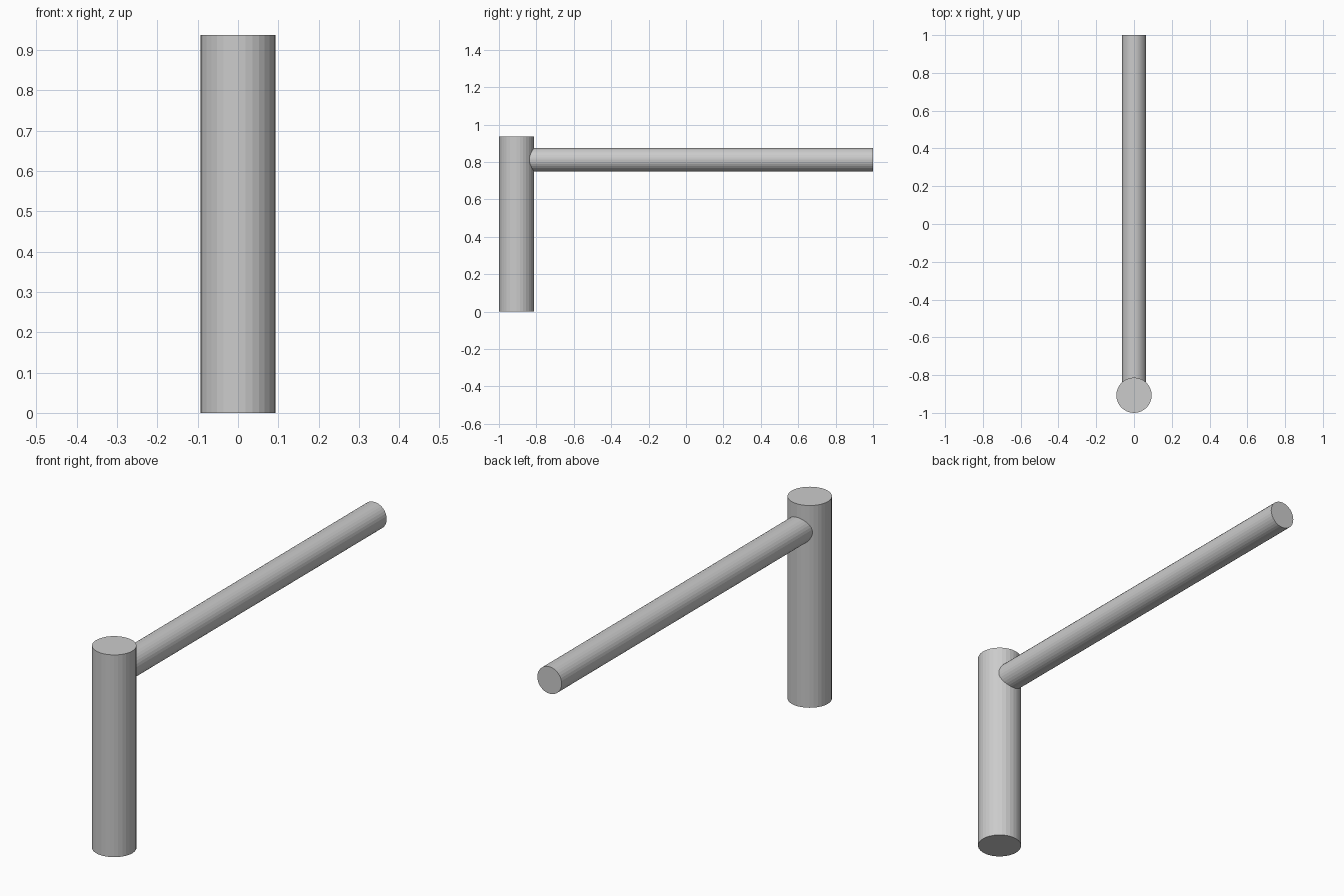
import bpy
from math import radians

if "Cube" in bpy.data.objects:
    bpy.data.objects.remove(bpy.data.objects["Cube"])

SIDES = 32


def rod(name, radius, length, centre, rotation=(0, 0, 0)):
    bpy.ops.mesh.primitive_cylinder_add(
        vertices=SIDES, radius=radius, depth=length,
        location=centre, rotation=rotation)
    obj = bpy.context.object
    obj.name = name
    return obj


# Upright post standing on the ground
POST_R, POST_H = 0.0935, 0.9375
POST_Y = -1 + POST_R
rod("post", POST_R, POST_H, (0, POST_Y, POST_H / 2))

# Horizontal bar running from inside the post to the back
rod("bar", 0.0625, 1 - POST_Y, (0, (1 + POST_Y) / 2, 0.8125), (radians(90), 0, 0))
